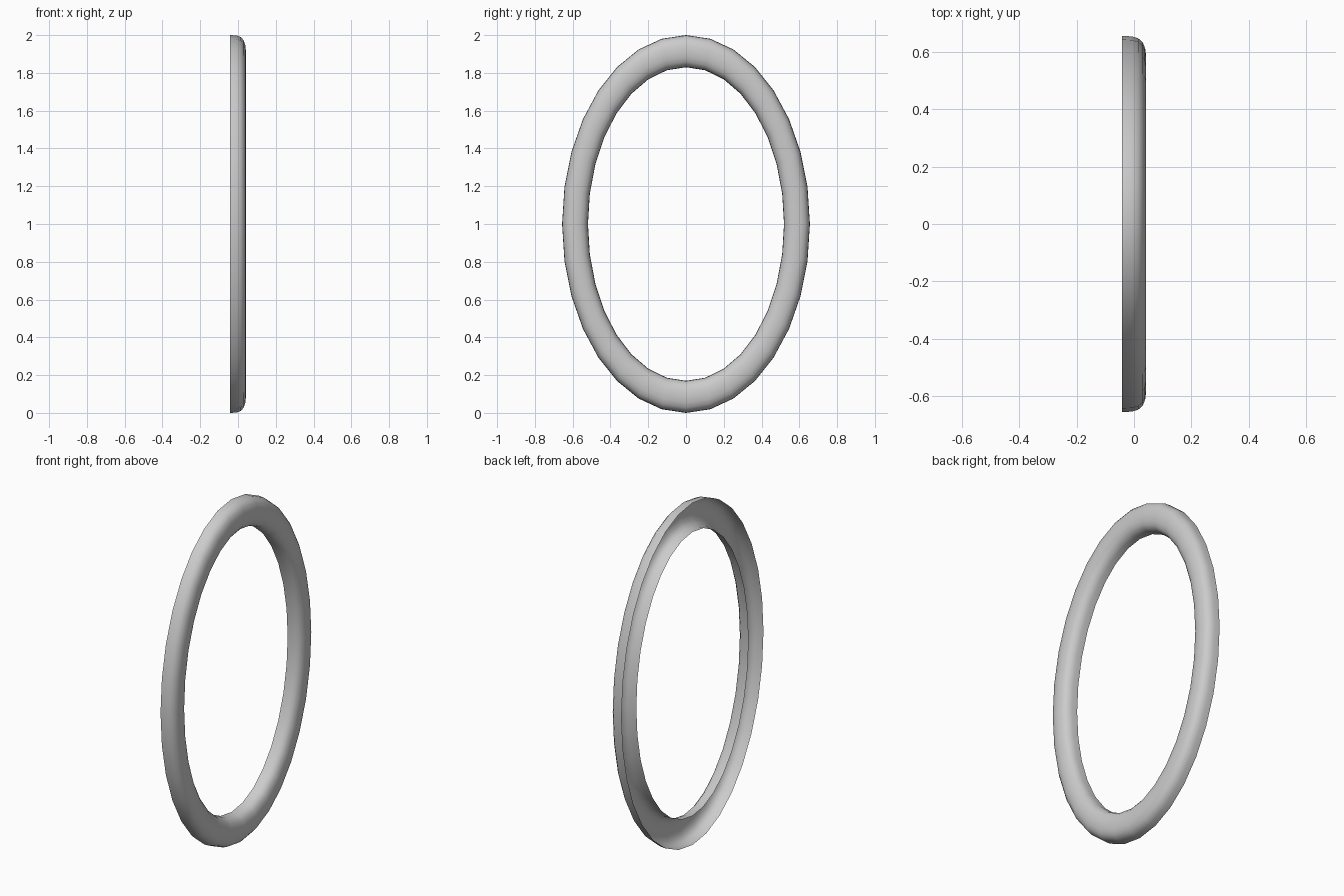
import bpy, bmesh
from math import sin, cos, pi

if "Cube" in bpy.data.objects:
    bpy.data.objects.remove(bpy.data.objects["Cube"])

SEGMENTS = 32
# rounded half-tube section, open at the back: (x, position across the band -1..1)
half = [(-0.042, 1.0), (-0.008, 0.98), (0.015, 0.88), (0.031, 0.66), (0.039, 0.36)]
profile = half + [(0.042, 0.0)] + [(x, -t) for x, t in reversed(half)]

# oval rim: band centre and half width along y and z
CY, WY = 0.5875, 0.0685
CZ, WZ = 0.915, 0.085

bm = bmesh.new()
rings = []
for i in range(SEGMENTS):
    a = 2 * pi * i / SEGMENTS
    rings.append([bm.verts.new((x, (CY + WY * t) * sin(a), 1 + (CZ + WZ * t) * cos(a)))
                  for x, t in profile])
for i in range(SEGMENTS):
    r, s = rings[i], rings[(i + 1) % SEGMENTS]
    for j in range(len(profile) - 1):
        bm.faces.new((r[j], r[j + 1], s[j + 1], s[j]))

# make the normals face outwards (crest faces +x)
bm.normal_update()
crest = max(bm.faces, key=lambda f: f.calc_center_median().x)
if crest.normal.x < 0:
    bmesh.ops.reverse_faces(bm, faces=bm.faces[:])
for f in bm.faces:
    f.smooth = True

mesh = bpy.data.meshes.new("oval_frame")
bm.to_mesh(mesh)
bm.free()
bpy.context.collection.objects.link(bpy.data.objects.new("oval_frame", mesh))
